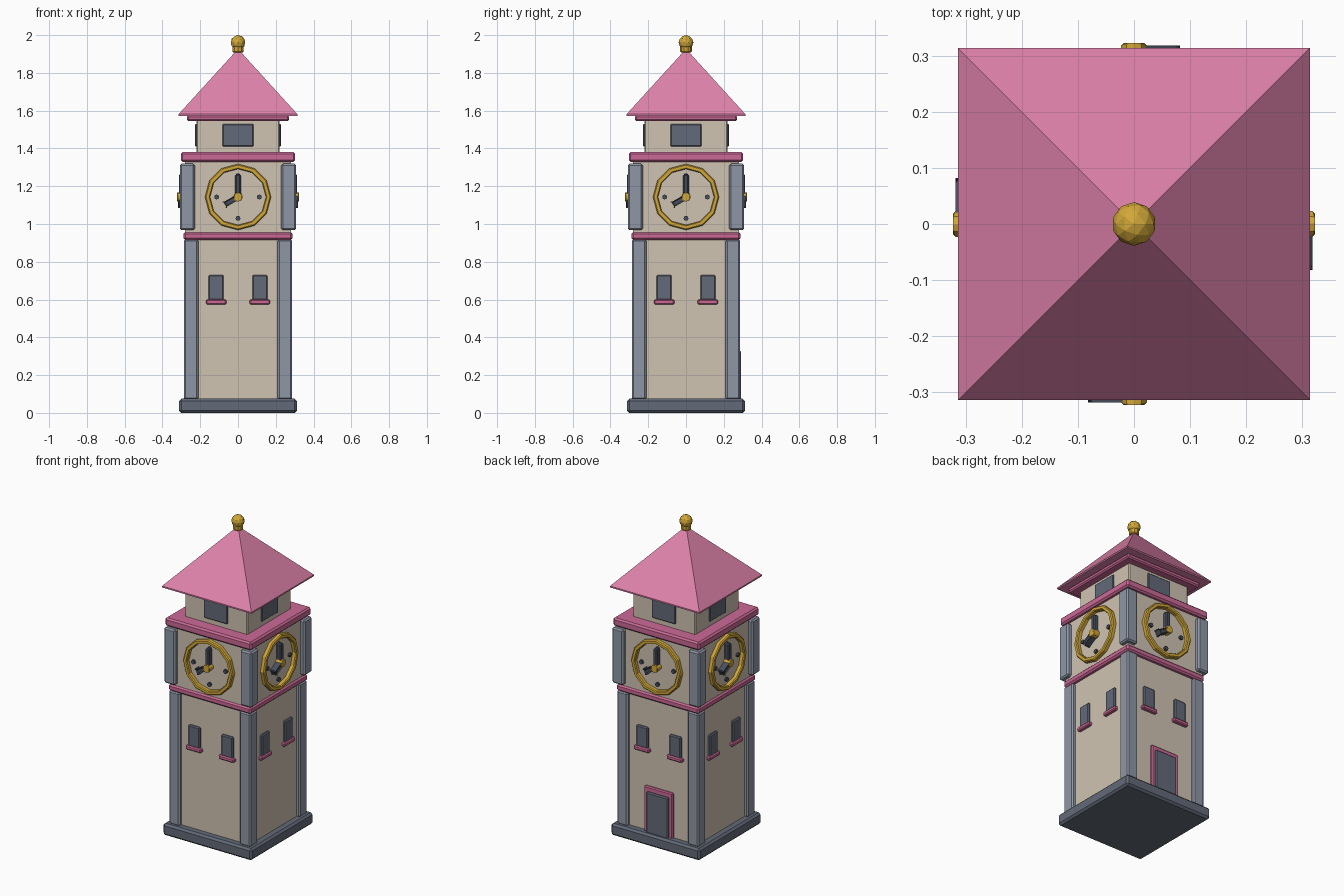
import bpy, bmesh, math
from mathutils import Matrix, Vector

if "Cube" in bpy.data.objects:
    bpy.data.objects.remove(bpy.data.objects["Cube"], do_unlink=True)


def material(name, hex_code):
    rgb = [int(hex_code[i:i + 2], 16) / 255 for i in (0, 2, 4)]
    lin = [c / 12.92 if c < 0.04 else ((c + 0.055) / 1.055) ** 2.4 for c in rgb]
    m = bpy.data.materials.new(name)
    m.use_nodes = True
    m.diffuse_color = (*lin, 1)
    m.node_tree.nodes["Principled BSDF"].inputs["Base Color"].default_value = (*lin, 1)
    return m


ROOF = material("roof pink", "DE82AA")
TRIM = material("trim pink", "CC6996")
STONE = material("beige wall", "D0C4B2")
PILLAR = material("grey pillar", "8F97A6")
SLATE = material("slate grey", "626A78")
DARK = material("dark hand grey", "474E5B")
GOLD = material("gold", "D2A838")


def finish(name, bm, mat, turn=0.0, bevel=0.0):
    """Turn a bmesh about the tower axis and make it an object."""
    if bevel:
        sharp = [e for e in bm.edges if e.calc_face_angle(0) > 0.7]
        bmesh.ops.bevel(bm, geom=sharp, offset=bevel, segments=1, affect='EDGES')
    bm.transform(Matrix.Rotation(turn, 4, 'Z'))
    bmesh.ops.recalc_face_normals(bm, faces=bm.faces)
    mesh = bpy.data.meshes.new(name)
    bm.to_mesh(mesh)
    bm.free()
    mesh.materials.append(mat)
    obj = bpy.data.objects.new(name, mesh)
    bpy.context.collection.objects.link(obj)
    return obj


def box(name, mat, x, y, z, bevel=0.0, turn=0.0):
    """Box from (low, high) pairs on each axis."""
    bm = bmesh.new()
    bmesh.ops.create_cube(bm, size=1)
    mid = Vector([(a + b) / 2 for a, b in (x, y, z)])
    size = [b - a for a, b in (x, y, z)]
    bm.transform(Matrix.Translation(mid) @ Matrix.Diagonal((*size, 1)))
    return finish(name, bm, mat, turn, bevel)


def slab(name, mat, half, low, high, bevel=0.0):
    return box(name, mat, (-half, half), (-half, half), (low, high), bevel)


def stud(name, mat, x, z, radius, near, far, sides, turn, bevel=0.0):
    """Short cylinder standing out from the front wall."""
    bm = bmesh.new()
    bmesh.ops.create_cone(bm, cap_ends=True, segments=sides, radius1=radius,
                          radius2=radius, depth=far - near)
    bm.transform(Matrix.Translation((x, -(near + far) / 2, z)) @ Matrix.Rotation(math.pi / 2, 4, 'X'))
    return finish(name, bm, mat, turn, bevel)


def hand(name, angle, length, width, turn):
    """Clock hand, angle clockwise from twelve."""
    bm = bmesh.new()
    bmesh.ops.create_cube(bm, size=1)
    bm.transform(Matrix.Translation((0, -0.295, CLOCK_Z)) @ Matrix.Rotation(angle, 4, 'Y')
                 @ Matrix.Translation((0, 0, length / 2)) @ Matrix.Diagonal((width, 0.035, length, 1)))
    return finish(name, bm, DARK, turn, 0.006)


def clock_ring(name, turn):
    """Twelve-sided ring with a bevelled square section."""
    bm = bmesh.new()
    section = [(0.148, 0.27), (0.148, 0.3), (0.153, 0.306), (0.169, 0.306), (0.175, 0.3), (0.175, 0.27)]
    rings = []
    for i in range(12):
        a = i * math.tau / 12
        rings.append([bm.verts.new((r * math.cos(a), -d, CLOCK_Z + r * math.sin(a))) for r, d in section])
    for i, ring in enumerate(rings):
        after = rings[(i + 1) % 12]
        for j in range(len(section)):
            k = (j + 1) % len(section)
            bm.faces.new((ring[j], ring[k], after[k], after[j]))
    return finish(name, bm, GOLD, turn)


CLOCK_Z = 1.143

# Stacked tower body
slab("base_plinth", SLATE, 0.312, 0, 0.075, 0.012)
slab("lower_wall", STONE, 0.265, 0.07, 0.92)
slab("lower_ledge", TRIM, 0.289, 0.915, 0.957, 0.01)
slab("clock_stage_wall", STONE, 0.28, 0.955, 1.33)
slab("upper_ledge", TRIM, 0.303, 1.328, 1.38, 0.01)
slab("belfry_wall", STONE, 0.22, 1.375, 1.55, 0.005)
slab("eave_trim", TRIM, 0.27, 1.545, 1.575, 0.008)

# Pyramid roof with a thin edge
slab("roof_edge", ROOF, 0.314, 1.573, 1.582)
bm = bmesh.new()
bmesh.ops.create_cone(bm, cap_ends=True, segments=4, radius1=0.314 * math.sqrt(2), radius2=0, depth=0.345)
bm.transform(Matrix.Translation((0, 0, 1.7545)) @ Matrix.Rotation(math.pi / 4, 4, 'Z'))
finish("roof", bm, ROOF)

# Finial
bm = bmesh.new()
bmesh.ops.create_cone(bm, cap_ends=True, segments=10, radius1=0.031, radius2=0.031, depth=0.04)
bm.transform(Matrix.Translation((0, 0, 1.928)))
finish("finial_neck", bm, GOLD, 0, 0.005)
bm = bmesh.new()
bmesh.ops.create_icosphere(bm, subdivisions=2, radius=0.039)
bm.transform(Matrix.Translation((0, 0, 1.961)))
finish("finial_ball", bm, GOLD)

# Everything repeated on the four sides
for n, side in enumerate(("front", "left", "back", "right")):
    # Model left is +x, a quarter turn anticlockwise from the front
    t = n * math.pi / 2

    # Corner pillars
    box(side + "_lower_pillar", PILLAR, (0.21, 0.287), (-0.287, -0.21), (0.07, 0.918), 0.009, t)
    box(side + "_clock_pillar", PILLAR, (0.228, 0.307), (-0.307, -0.228), (0.967, 1.319), 0.009, t)

    # Small windows with sills
    for s, place in ((-1, "a"), (1, "b")):
        c = s * 0.116
        box(f"{side}_window_{place}", SLATE, (c - 0.04, c + 0.04), (-0.279, -0.25), (0.596, 0.73), 0.006, t)
        box(f"{side}_sill_{place}", TRIM, (c - 0.054, c + 0.054), (-0.287, -0.25), (0.574, 0.6), 0.006, t)

    # Belfry opening
    box(side + "_belfry_window", SLATE, (-0.083, 0.083), (-0.228, -0.2), (1.41, 1.53), 0.005, t)

    # Clock
    clock_ring(side + "_clock_ring", t)
    for q in range(4):
        a = q * math.pi / 2
        stud(f"{side}_hour_mark_{q}", DARK, 0.113 * math.cos(a), CLOCK_Z + 0.113 * math.sin(a),
             0.013, 0.27, 0.293, 8, t)
    hand(side + "_minute_hand", 0, 0.12, 0.03, t)
    hand(side + "_hour_hand", math.radians(240), 0.08, 0.03, t)
    stud(side + "_clock_hub", GOLD, 0, CLOCK_Z, 0.024, 0.27, 0.323, 10, t, 0.005)

# Back door and surround
box("door_frame", TRIM, (-0.1, 0.1), (0.25, 0.28), (0.07, 0.36), 0.006)
box("door", SLATE, (-0.077, 0.077), (0.25, 0.292), (0.07, 0.33), 0.006)
